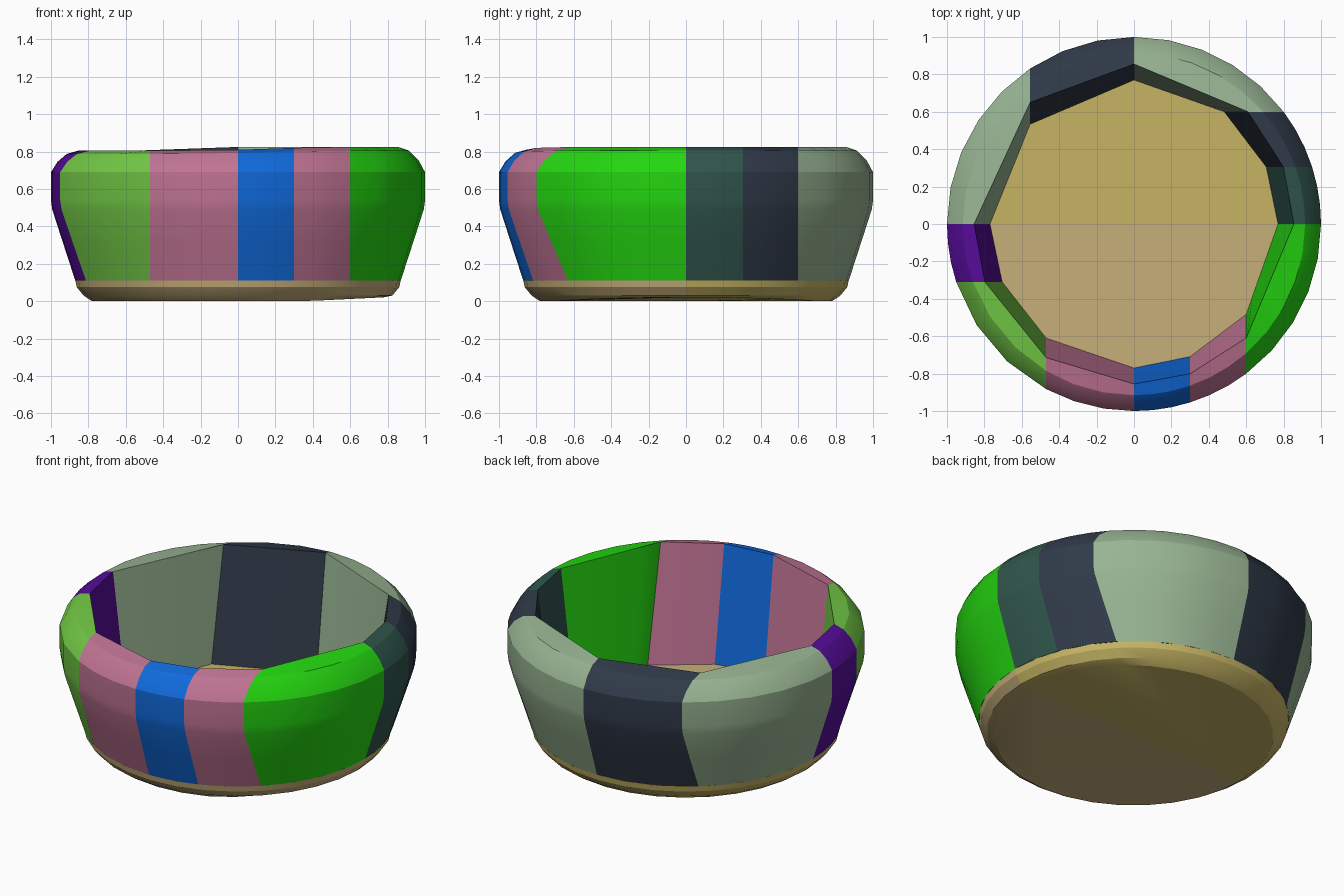
import bpy, bmesh, math
from mathutils import Vector

cube = bpy.data.objects.get("Cube")
if cube:
    bpy.data.objects.remove(cube, do_unlink=True)


def material(name, rgb):
    linear = [(c / 255 / 12.92) if c < 11 else ((c / 255 + 0.055) / 1.055) ** 2.4 for c in rgb]
    mat = bpy.data.materials.new(name)
    mat.use_nodes = True
    mat.diffuse_color = (*linear, 1)
    mat.node_tree.nodes["Principled BSDF"].inputs["Base Color"].default_value = (*linear, 1)
    return mat


COLOURS = {
    "teal": (48, 86, 76), "slate": (48, 58, 73), "sage": (152, 180, 146),
    "purple": (86, 12, 154), "lime": (115, 202, 70), "pink": (192, 116, 148),
    "blue": (16, 106, 220), "green": (36, 214, 16), "tan": (198, 175, 122),
    "gold": (198, 180, 100),
}
MATS = {name: material(name, rgb) for name, rgb in COLOURS.items()}


def finish(name, bm, colour):
    bmesh.ops.recalc_face_normals(bm, faces=bm.faces)
    mesh = bpy.data.meshes.new(name)
    bm.to_mesh(mesh)
    bm.free()
    mesh.materials.append(MATS[colour])
    ob = bpy.data.objects.new(name, mesh)
    bpy.context.collection.objects.link(ob)
    bpy.ops.object.select_all(action='DESELECT')
    ob.select_set(True)
    bpy.context.view_layer.objects.active = ob
    bpy.ops.object.shade_smooth_by_angle(angle=math.radians(22))


def loft(bm, rows):
    """Join rows of points into a closed tube with capped ends."""
    grid = [[bm.verts.new(p) for p in row] for row in rows]
    for a, b in zip(grid, grid[1:] + grid[:1]):
        for i in range(len(a) - 1):
            bm.faces.new((a[i], a[i + 1], b[i + 1], b[i]))
    bm.faces.new([row[0] for row in grid])
    bm.faces.new([row[-1] for row in grid])


# Wall: each cut lies on a plane x = value or y = value, listed anticlockwise
# (axis, value, side of the other axis, colour of the panel after it, rim height)
CUTS = [
    ("y", 0, 1, "teal", 0.825), ("y", 0.305, 1, "slate", 0.825),
    ("y", 0.6, 1, "sage", 0.825), ("x", 0, 1, "slate", 0.825),
    ("x", -0.555, 1, "sage", 0.805), ("y", 0, -1, "purple", 0.805),
    ("y", -0.31, -1, "lime", 0.805), ("x", -0.47, -1, "pink", 0.805),
    ("x", 0, -1, "blue", 0.81), ("x", 0.3, -1, "pink", 0.82),
    ("x", 0.6, -1, "green", 0.825),
]
OUTER = [(0.87, 0.11), (0.935, 0.31), (0.993, 0.49), (1, 0.54), (1, 0.69),
         (0.965, 0.755), (0.915, 0.805)]
INNER = [(0.855, 0.825), (0.77, 0.11)]
SHOULDER, RIM = 0.69, 0.825


def cut_point(cut, r, z):
    axis, value, side, _, top = cut
    other = side * math.sqrt(r * r - value * value)
    if z > SHOULDER:
        z = SHOULDER + (z - SHOULDER) * (top - SHOULDER) / (RIM - SHOULDER)
    return Vector((value, other, z) if axis == "x" else (other, value, z))


def panel(number, start, end):
    steps = 3 if start[3] not in ("sage", "green") else 5
    rows = []
    # Curved outside
    for r, z in OUTER:
        p, q = cut_point(start, r, z), cut_point(end, r, z)
        a = math.atan2(p.y, p.x)
        sweep = (math.atan2(q.y, q.x) - a) % math.tau
        rows.append([(r * math.cos(a + sweep * i / steps), r * math.sin(a + sweep * i / steps),
                      p.z + (q.z - p.z) * i / steps) for i in range(steps + 1)])
    # Straight inside
    for r, z in INNER:
        p, q = cut_point(start, r, z), cut_point(end, r, z)
        rows.append([p.lerp(q, i / steps) for i in range(steps + 1)])
    bm = bmesh.new()
    loft(bm, rows)
    finish(f"wall_panel_{number}_{start[3]}", bm, start[3])


for n, cut in enumerate(CUTS):
    panel(n + 1, cut, CUTS[(n + 1) % len(CUTS)])

# Base: two half discs with a rounded lower edge
BASE = [(0.87, 0.11), (0.862, 0.075), (0.825, 0.03), (0.78, 0)]
HALF_STEPS = 16


def half_base(name, colour, first_angle):
    bm = bmesh.new()
    grid = []
    for r, z in BASE:
        row = []
        for i in range(HALF_STEPS + 1):
            a = first_angle + math.pi * i / HALF_STEPS
            x, y = r * math.cos(a), r * math.sin(a)
            # The underside rises a little toward the left
            lift = 0.022 * max(0, (x - 0.35) / 0.45) if z == 0 else 0
            row.append(bm.verts.new((x, y, z + lift)))
        grid.append(row)
    for a, b in zip(grid, grid[1:]):
        for i in range(HALF_STEPS):
            bm.faces.new((a[i], a[i + 1], b[i + 1], b[i]))
    bm.faces.new(grid[0])
    bm.faces.new(grid[-1])
    bm.faces.new([row[0] for row in grid] + [row[-1] for row in reversed(grid)])
    finish(name, bm, colour)


half_base("base_back", "gold", 0)
half_base("base_front", "tan", math.pi)
